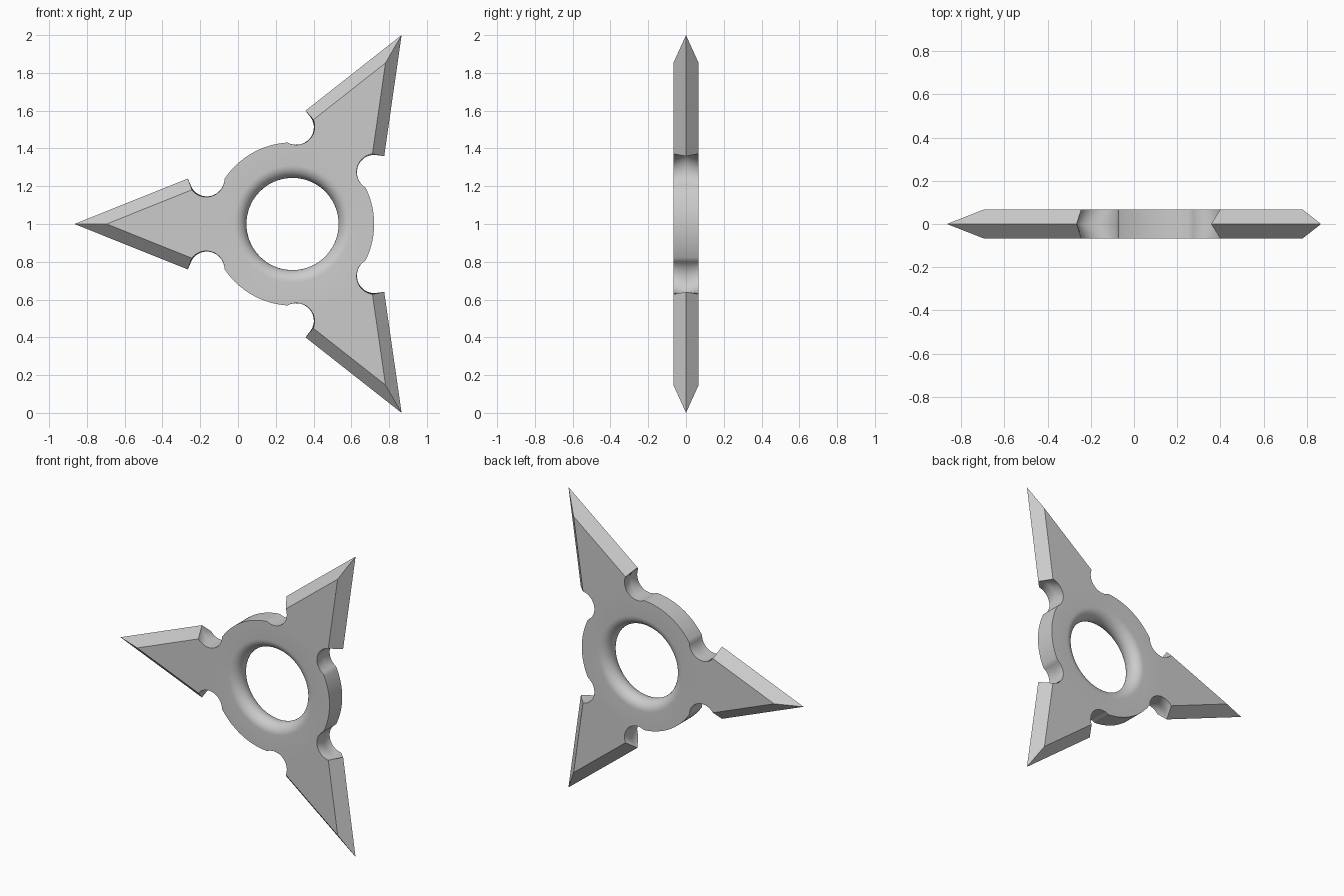
import bpy, bmesh
from math import sin, cos, pi, atan2, radians
from mathutils import Vector
from mathutils.geometry import intersect_line_sphere_2d, intersect_sphere_sphere_2d

if "Cube" in bpy.data.objects:
    bpy.data.objects.remove(bpy.data.objects["Cube"])

HALF = 0.067                       # half thickness
CENTRE_X, CENTRE_Z = 0.2887, 1.0
TIP, FLAT_TIP = 1.1547, 0.984      # edge tip and flat-face tip, from the centre
RING, HOLE = 0.432, 0.244
NOTCH, NOTCH_R = Vector((0.457, 0.24)), 0.097
SLOPE = Vector((-0.599, 0.24))     # direction of the cutting edge

steel = bpy.data.materials.new("steel_grey")
steel.use_nodes = True
colour = (0.6, 0.6, 0.6, 1)
steel.diffuse_color = colour
steel.node_tree.nodes["Principled BSDF"].inputs["Base Color"].default_value = colour


def arc(centre, radius, start, end, steps):
    return [centre + radius * Vector((cos(a), sin(a)))
            for a in (start + (end - start) * i / steps for i in range(steps + 1))]


def star_outline(tip_radius):
    """Outline of the star whose blades start at tip_radius."""
    tip = Vector((tip_radius, 0))
    hits = intersect_line_sphere_2d(tip, tip + SLOPE * 2, NOTCH, NOTCH_R, False)
    start = max((h for h in hits if h), key=lambda h: h.x) - NOTCH
    join = min(intersect_sphere_sphere_2d(Vector((0, 0)), RING, NOTCH, NOTCH_R),
               key=lambda p: p.x)
    end = join - NOTCH
    a0, a1 = atan2(start.y, start.x), atan2(end.y, end.x)
    half = [tip] + arc(NOTCH, NOTCH_R, a0, a1, 18)
    half += arc(Vector((0, 0)), RING, atan2(join.y, join.x), pi / 3, 12)[1:]
    blade = [Vector((p.x, -p.y)) for p in reversed(half)] + half[1:-1]
    points = []
    for turn in (60, 180, 300):
        c, s = cos(radians(turn)), sin(radians(turn))
        points += [(p.x * c - p.y * s, p.x * s + p.y * c) for p in blade]
    return points


bm = bmesh.new()


def add_loop(points, y):
    return [bm.verts.new((CENTRE_X + u, y, CENTRE_Z + v)) for u, v in points]


def bridge(a, b):
    for i in range(len(a)):
        j = (i + 1) % len(a)
        bm.faces.new((a[i], a[j], b[j], b[i]))


def loop_edges(loop):
    return [bm.edges.get((v, loop[i - 1])) for i, v in enumerate(loop)]


# Bevelled blades, notches and ring rim
flat, edge = star_outline(FLAT_TIP), star_outline(TIP)
front, middle, back = add_loop(flat, -HALF), add_loop(edge, 0), add_loop(flat, HALF)
bridge(front, middle)
bridge(middle, back)

# Rounded wall of the centre hole
hole = []
for i in range(17):
    a = pi * i / 16
    r = HOLE + HALF * (1 - sin(a))
    hole.append(add_loop(arc(Vector((0, 0)), r, 0, 2 * pi, 72)[:-1], -HALF * cos(a)))
for a, b in zip(hole, hole[1:]):
    bridge(a, b)

# Flat front and back faces
for outer, inner in ((front, hole[0]), (back, hole[-1])):
    bmesh.ops.triangle_fill(bm, use_beauty=True, use_dissolve=False,
                            edges=loop_edges(outer) + loop_edges(inner))
bmesh.ops.recalc_face_normals(bm, faces=bm.faces)

mesh = bpy.data.meshes.new("throwing_star")
bm.to_mesh(mesh)
bm.free()
mesh.materials.append(steel)
star = bpy.data.objects.new("throwing_star", mesh)
bpy.context.collection.objects.link(star)
bpy.ops.object.select_all(action="DESELECT")
star.select_set(True)
bpy.context.view_layer.objects.active = star
bpy.ops.object.shade_smooth_by_angle(angle=radians(30))
